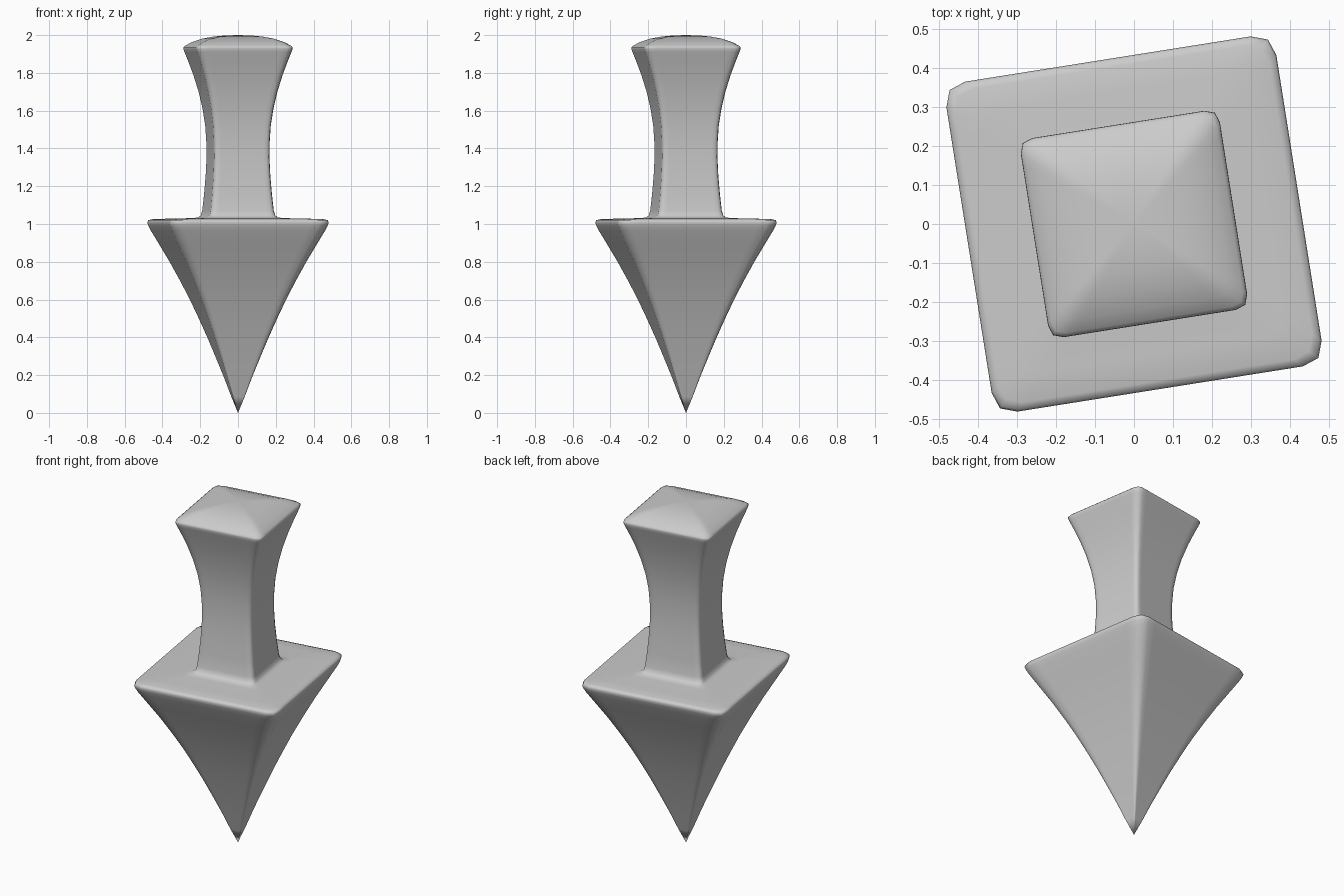
import bpy, bmesh, math

if "Cube" in bpy.data.objects:
    bpy.data.objects.remove(bpy.data.objects["Cube"])

# Profile: (half extent along x in the front view, height)
PROFILE = [(0.035, 0.085), (0.075, 0.19), (0.12, 0.30), (0.162, 0.40), (0.207, 0.50),
           (0.254, 0.60), (0.306, 0.70), (0.361, 0.80), (0.415, 0.89), (0.46, 0.965),
           (0.474, 0.992), (0.479, 1.008), (0.474, 1.02), (0.455, 1.025), (0.38, 1.028),
           (0.25, 1.031), (0.212, 1.034), (0.197, 1.045), (0.189, 1.07), (0.180, 1.15),
           (0.171, 1.25), (0.166, 1.35), (0.167, 1.43), (0.173, 1.52), (0.187, 1.61),
           (0.208, 1.70), (0.236, 1.79), (0.262, 1.86), (0.282, 1.91), (0.289, 1.928),
           (0.288, 1.937), (0.278, 1.945), (0.245, 1.962), (0.19, 1.981), (0.13, 1.992),
           (0.07, 1.998)]
# One side of the rounded unit square (from one corner to the next)
SIDE = [(0.965, -0.965), (1, -0.865), (1, -0.75), (1, -0.3), (1, 0.3), (1, 0.75), (1, 0.865)]
TWIST = math.radians(9)
RATIO = 0.893  # half side of the square / extent after the twist

mat = bpy.data.materials.new("light grey")
mat.diffuse_color = (0.6, 0.6, 0.6, 1)
mat.use_nodes = True
mat.node_tree.nodes["Principled BSDF"].inputs["Base Color"].default_value = mat.diffuse_color


def ring(bm, extent, z):
    """Rounded square ring, turned about z."""
    verts = []
    for k in range(4):
        a = TWIST + k * math.pi / 2
        c, s = math.cos(a), math.sin(a)
        for x, y in SIDE:
            h = extent * RATIO
            verts.append(bm.verts.new((h * (x * c - y * s), h * (x * s + y * c), z)))
    return verts


bm = bmesh.new()
rings = [ring(bm, e, z) for e, z in PROFILE]
n = len(rings[0])
for lo, hi in zip(rings, rings[1:]):
    for i in range(n):
        j = (i + 1) % n
        bm.faces.new((lo[i], lo[j], hi[j], hi[i]))
# Pointed tip and domed cap
tip = bm.verts.new((0, 0, 0))
cap = bm.verts.new((0, 0, 2))
for i in range(n):
    j = (i + 1) % n
    bm.faces.new((rings[0][j], rings[0][i], tip))
    bm.faces.new((rings[-1][i], rings[-1][j], cap))
bmesh.ops.recalc_face_normals(bm, faces=bm.faces)
for f in bm.faces:
    f.smooth = True

mesh = bpy.data.meshes.new("spike_marker")
bm.to_mesh(mesh)
bm.free()
mesh.materials.append(mat)
obj = bpy.data.objects.new("spike_marker", mesh)
bpy.context.collection.objects.link(obj)
